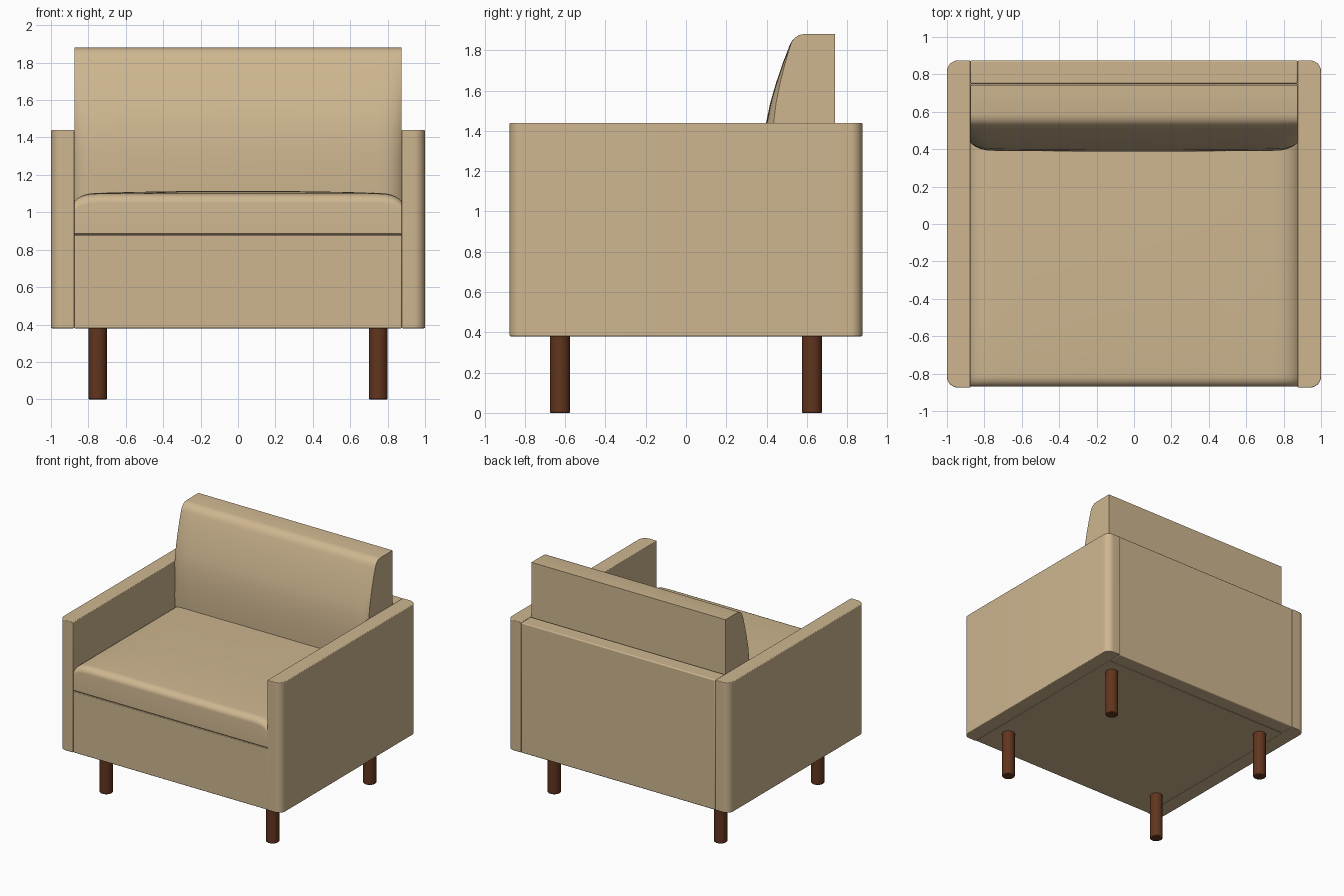
import bpy, bmesh, math

if "Cube" in bpy.data.objects:
    bpy.data.objects.remove(bpy.data.objects["Cube"])


def material(name, color):
    m = bpy.data.materials.new(name)
    m.diffuse_color = color
    m.use_nodes = True
    m.node_tree.nodes["Principled BSDF"].inputs["Base Color"].default_value = m.diffuse_color
    return m


fabric = material("tan_fabric", (0.62, 0.47, 0.28, 1))
wood = material("dark_wood", (0.12, 0.035, 0.013, 1))


def finish(name, bm, mat, bevel=0.0):
    bmesh.ops.recalc_face_normals(bm, faces=bm.faces)
    me = bpy.data.meshes.new(name)
    bm.to_mesh(me)
    bm.free()
    ob = bpy.data.objects.new(name, me)
    bpy.context.collection.objects.link(ob)
    me.materials.append(mat)
    if bevel:
        mod = ob.modifiers.new("soft_edges", 'BEVEL')
        mod.width = bevel
        mod.segments = 3
        mod.limit_method = 'ANGLE'
        mod.angle_limit = math.radians(50)
    bpy.ops.object.select_all(action='DESELECT')
    bpy.context.view_layer.objects.active = ob
    ob.select_set(True)
    bpy.ops.object.shade_smooth_by_angle(angle=math.radians(35))
    return ob


def loft(name, rings, mat, bevel=0.0):
    """Skin a closed solid through equal-length rings of points."""
    bm = bmesh.new()
    vs = [[bm.verts.new(p) for p in ring] for ring in rings]
    n = len(vs[0])
    for a, b in zip(vs, vs[1:]):
        for i in range(n):
            j = (i + 1) % n
            bm.faces.new((a[i], a[j], b[j], b[i]))
    bm.faces.new(vs[0][::-1])
    bm.faces.new(vs[-1])
    return finish(name, bm, mat, bevel)


def box(name, x, y, z, mat, bevel):
    corners = [(x[0], y[0]), (x[1], y[0]), (x[1], y[1]), (x[0], y[1])]
    return loft(name, [[(*c, h) for c in corners] for h in z], mat, bevel)


# Arms: plan outline with rounded outer corners, extruded upward
R = 0.06
for side, s in (("left", -1), ("right", 1)):
    plan = [(0.875, -0.875)]
    for cy, start in ((-0.875 + R, -90), (0.875 - R, 0)):
        for k in range(9):
            a = math.radians(start + 90 * k / 8)
            plan.append((1 - R + R * math.cos(a), cy + R * math.sin(a)))
    plan.append((0.875, 0.875))
    loft(side + "_arm", [[(s * x, y, z) for x, y in plan] for z in (0.38, 1.44)],
         fabric, 0.005)

# Seat base and back panel
box("seat_base", (-0.875, 0.875), (-0.87, 0.75), (0.38, 0.878), fabric, 0.005)
box("back_panel", (-0.875, 0.875), (0.75, 0.875), (0.38, 1.44), fabric, 0.008)

# Stations across the cushions: x and how far the side rolls off (0 to 1)
half = [(0.875, 1.0), (0.862, 0.72), (0.845, 0.45), (0.82, 0.2), (0.79, 0.05),
        (0.74, 0.0), (0.55, 0.0), (0.28, 0.0)]
stations = [(-x, f) for x, f in half] + [(0, 0.0)] + [(x, f) for x, f in half[::-1]]

# Seat cushion: rounded front edge, gently crowned top
rings = []
for x, roll in stations:
    ring = [(x, 0.6, 0.88), (x, -0.862, 0.88), (x, -0.87, 0.888)]
    top = 1.10 - 0.04 * roll
    for k in range(8):
        a = math.radians(90 * k / 7)
        ring.append((x, -0.81 - 0.06 * math.cos(a), top - 0.05 + 0.05 * math.sin(a)))
    for y in (-0.55, -0.25, 0.1, 0.6):
        crown = 0.015 * (1 - (x / 0.875) ** 2) * (1 - ((y + 0.2) / 0.8) ** 2)
        ring.append((x, y, top + crown))
    rings.append(ring)
loft("seat_cushion", rings, fabric)

# Back cushion: leaning front face that rolls off at the sides
profile = [(0.74, 1.0), (0.40, 1.0), (0.393, 1.15), (0.394, 1.30), (0.402, 1.44),
           (0.422, 1.54), (0.45, 1.64), (0.483, 1.74), (0.513, 1.82), (0.523, 1.842),
           (0.54, 1.862), (0.56, 1.875), (0.585, 1.88), (0.74, 1.88)]
rings = []
for x, roll in stations:
    ring = []
    for i, (y, z) in enumerate(profile):
        if 0 < i < 12:
            fade = min(1, max(0, (1.87 - z) / 0.55))
            y += fade * (0.042 * roll - 0.006 * (1 - (x / 0.875) ** 2))
        ring.append((x, y, z))
    rings.append(ring)
loft("back_cushion", rings, fabric)

# Legs
for end, y in (("front", -0.625), ("back", 0.625)):
    for side, x in (("left", -0.75), ("right", 0.75)):
        circle = [(x + 0.05 * math.cos(math.tau * k / 24),
                   y + 0.05 * math.sin(math.tau * k / 24)) for k in range(24)]
        loft(f"{end}_{side}_leg", [[(*c, z) for c in circle] for z in (0, 0.385)],
             wood, 0.006)
